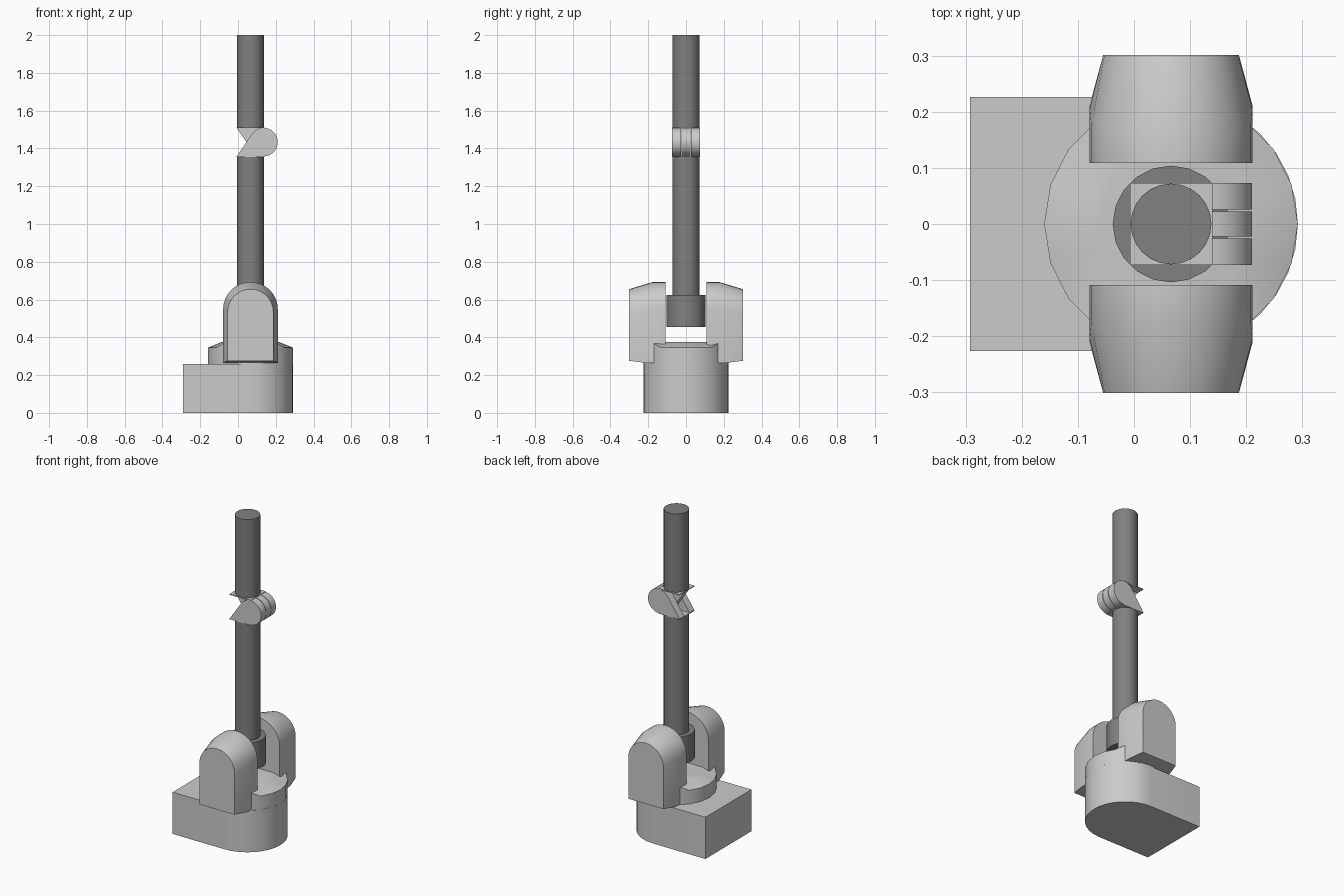
import bpy, bmesh
from math import sin, cos, pi, radians

if "Cube" in bpy.data.objects:
    bpy.data.objects.remove(bpy.data.objects["Cube"])

CX = 0.066          # shared axis of turntable and arms
SEG = 20

dark = bpy.data.materials.new("dark_grey")
dark.diffuse_color = (0.22, 0.22, 0.22, 1)
dark.use_nodes = True
dark.node_tree.nodes["Principled BSDF"].inputs["Base Color"].default_value = dark.diffuse_color


def loft(name, rings, material=None, smooth=True):
    """Skin a stack of equally sized rings and cap both ends."""
    bm = bmesh.new()
    rows = [[bm.verts.new(p) for p in ring] for ring in rings]
    n = len(rows[0])
    for a, b in zip(rows, rows[1:]):
        for i in range(n):
            j = (i + 1) % n
            bm.faces.new((a[i], a[j], b[j], b[i]))
    bm.faces.new(rows[0])
    bm.faces.new(rows[-1])
    bmesh.ops.recalc_face_normals(bm, faces=bm.faces)
    mesh = bpy.data.meshes.new(name)
    bm.to_mesh(mesh)
    bm.free()
    ob = bpy.data.objects.new(name, mesh)
    bpy.context.collection.objects.link(ob)
    if material:
        mesh.materials.append(material)
    if smooth:
        bpy.ops.object.select_all(action='DESELECT')
        bpy.context.view_layer.objects.active = ob
        ob.select_set(True)
        bpy.ops.object.shade_smooth_by_angle(angle=radians(30))
    return ob


def circle(r, z, n=SEG):
    return [(CX + r * cos(2 * pi * i / n), r * sin(2 * pi * i / n), z) for i in range(n)]


def cylinder(name, r, z0, z1, n=SEG):
    return loft(name, [circle(r, z0, n), circle(r, z1, n)], dark)


def plate(name, z0, z1):
    h = 0.0735
    sq = [(-h, -h), (h, -h), (h, h), (-h, h)]
    return loft(name, [[(CX + x, y, z) for x, y in sq] for z in (z0, z1)], smooth=False)


# D-shaped base
outline = [(CX + 0.226 * cos(pi * i / 16), 0.226 * sin(pi * i / 16)) for i in range(-8, 9)]
outline += [(-0.292, 0.226), (-0.292, -0.226)]
loft("base", [[(x, y, z) for x, y in outline] for z in (0, 0.26)])

# turntable with raised crown and rim lifted beside the shoulder cheeks
rim = [(x, y, 0.375 if abs(y) > 0.15 else 0.345) for x, y, _ in circle(0.226, 0)]
loft("turntable", [circle(0.226, 0.26), rim, circle(0.15, 0.376)])


# shoulder cheeks: arched blocks tapering outward
def arch(side, half, bottom, spring, y_foot, y_side, y_arch):
    pts = [(CX - half, side * y_foot, bottom), (CX + half, side * y_foot, bottom)]
    for i in range(17):
        a = pi * i / 16
        y = y_side if i in (0, 16) else y_arch
        pts.append((CX + half * cos(a), side * y, spring + half * sin(a)))
    return pts


for side, label in ((-1, "front"), (1, "back")):
    loft(label + "_shoulder_cheek", [
        arch(side, 0.145, 0.265, 0.548, 0.109, 0.109, 0.109),
        arch(side, 0.145, 0.265, 0.548, 0.212, 0.205, 0.176),
        arch(side, 0.121, 0.276, 0.534, 0.301, 0.301, 0.301)])

# hub and arm tubes
cylinder("shoulder_hub", 0.104, 0.455, 0.625)
cylinder("lower_arm", 0.072, 0.6, 1.355, 24)
cylinder("upper_arm", 0.072, 1.512, 2.0, 24)

# elbow hinge: plates with interleaved teardrop lugs
plate("lower_elbow_plate", 1.355, 1.360)
plate("upper_elbow_plate", 1.507, 1.512)


def lug(name, y0, y1, flip):
    px, pz, r = 0.135, 1.4335, 0.0755
    prof = [(px + r * cos(radians(a)), r * sin(radians(a))) for a in range(-90, 147, 12)]
    prof.append((CX - 0.0735, -0.0765))
    loft(name, [[(x, y, pz + flip * z) for x, z in prof] for y in (y0, y1)])


lug("front_lower_lug", -0.0735, -0.026, 1)
lug("back_lower_lug", 0.026, 0.0735, 1)
lug("middle_upper_lug", -0.0225, 0.0225, -1)
